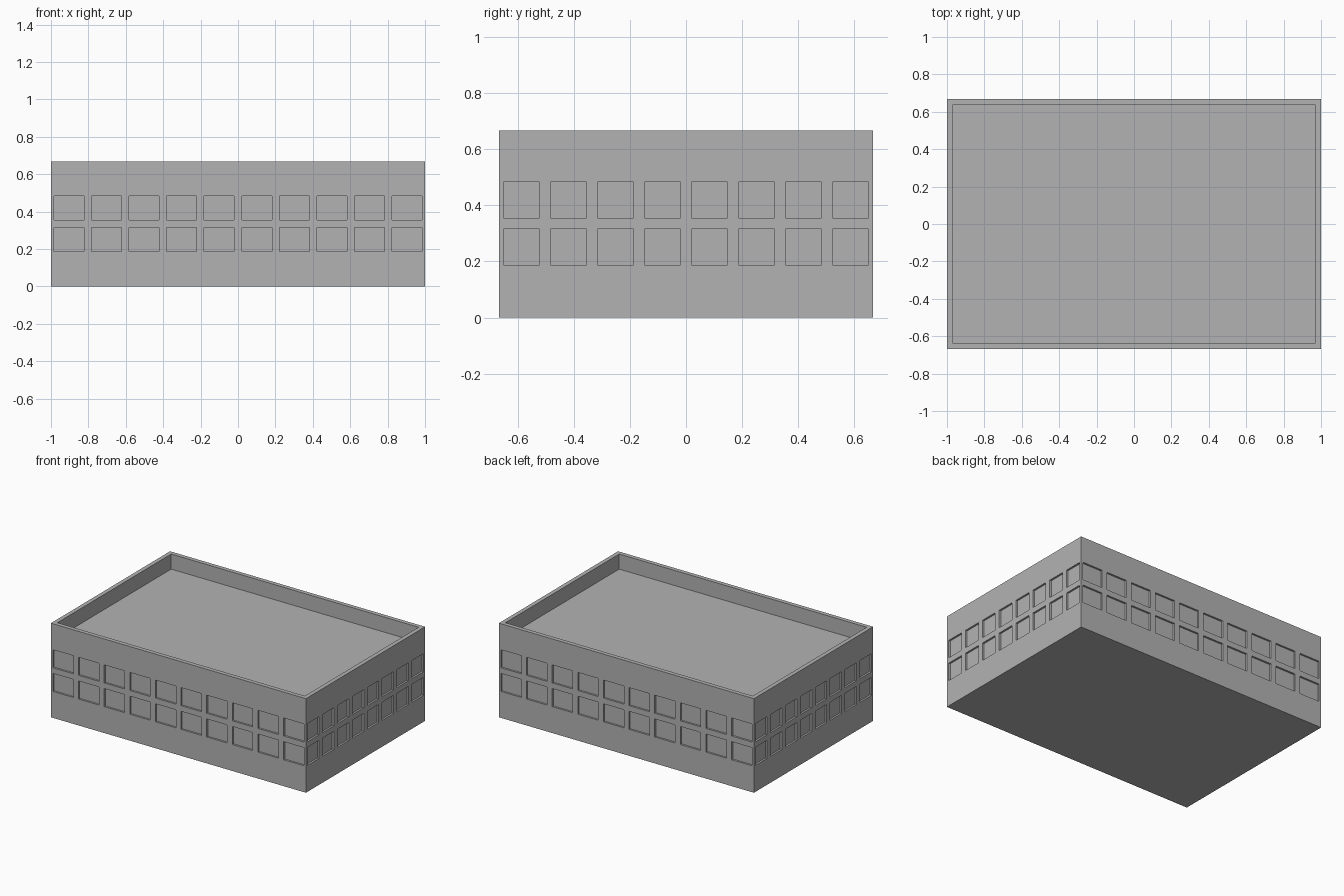
import bpy, bmesh
from mathutils import Vector, Matrix

if "Cube" in bpy.data.objects:
    bpy.data.objects.remove(bpy.data.objects["Cube"])

HALF_X, HALF_Y, HEIGHT = 1.0, 0.667, 0.667
ROWS = [0, 0.187, 0.315, 0.355, 0.483, HEIGHT]    # floor, window sills and heads, top
RECESS, RIM, ROOF_Z = 0.0133, 0.03, 0.56

concrete = bpy.data.materials.new("concrete_grey")
concrete.use_nodes = True
colour = (0.45, 0.45, 0.45, 1)
concrete.diffuse_color = colour
concrete.node_tree.nodes["Principled BSDF"].inputs["Base Color"].default_value = colour

bm = bmesh.new()


def wall(half, dist, count, width, pitch, turn):
    """Wall split into cells, with every window cell pushed inwards."""
    cols = [-half]
    for i in range(count):
        c = (i - (count - 1) / 2) * pitch
        cols += [c - width / 2, c + width / 2]
    cols.append(half)
    rot = Matrix.Rotation(turn, 3, 'Z')
    grid = [[bm.verts.new(rot @ Vector((x, -dist, z))) for x in cols] for z in ROWS]
    windows = []
    for r in range(len(ROWS) - 1):
        for c in range(len(cols) - 1):
            f = bm.faces.new((grid[r][c], grid[r][c + 1], grid[r + 1][c + 1], grid[r + 1][c]))
            if r % 2 and c % 2:
                windows.append(f)
    inward = rot @ Vector((0, RECESS, 0))
    for f in bmesh.ops.extrude_discrete_faces(bm, faces=windows)["faces"]:
        bmesh.ops.translate(bm, verts=f.verts, vec=inward)


# Four walls: long front and back, short sides
QUARTER = 1.5707963
for k in (0, 2):
    wall(HALF_X, HALF_Y, 10, 0.16, 0.201, k * QUARTER)
    wall(HALF_Y, HALF_X, 8, 0.128, 0.1673, (k + 1) * QUARTER)
bmesh.ops.remove_doubles(bm, verts=bm.verts, dist=0.0005)

# Underside and top close the open loops
caps = bmesh.ops.holes_fill(bm, edges=[e for e in bm.edges if e.is_boundary], sides=0)["faces"]
bmesh.ops.recalc_face_normals(bm, faces=bm.faces)
roof = max(caps, key=lambda f: f.calc_center_median().z)

# Sunken roof behind a parapet rim
bmesh.ops.delete(bm, geom=[roof], context='FACES_ONLY')
corners = [(-1, -1), (1, -1), (1, 1), (-1, 1)]


def ring(inset, z):
    return [bm.verts.new((sx * (HALF_X - inset), sy * (HALF_Y - inset), z)) for sx, sy in corners]


outer, inner, low = ring(0, HEIGHT), ring(RIM, HEIGHT), ring(RIM, ROOF_Z)
for i in range(4):
    j = (i + 1) % 4
    bm.faces.new((outer[i], outer[j], inner[j], inner[i]))
    bm.faces.new((inner[i], inner[j], low[j], low[i]))
bm.faces.new(low)

mesh = bpy.data.meshes.new("building")
bm.to_mesh(mesh)
bm.free()
mesh.materials.append(concrete)
building = bpy.data.objects.new("building", mesh)
bpy.context.collection.objects.link(building)
